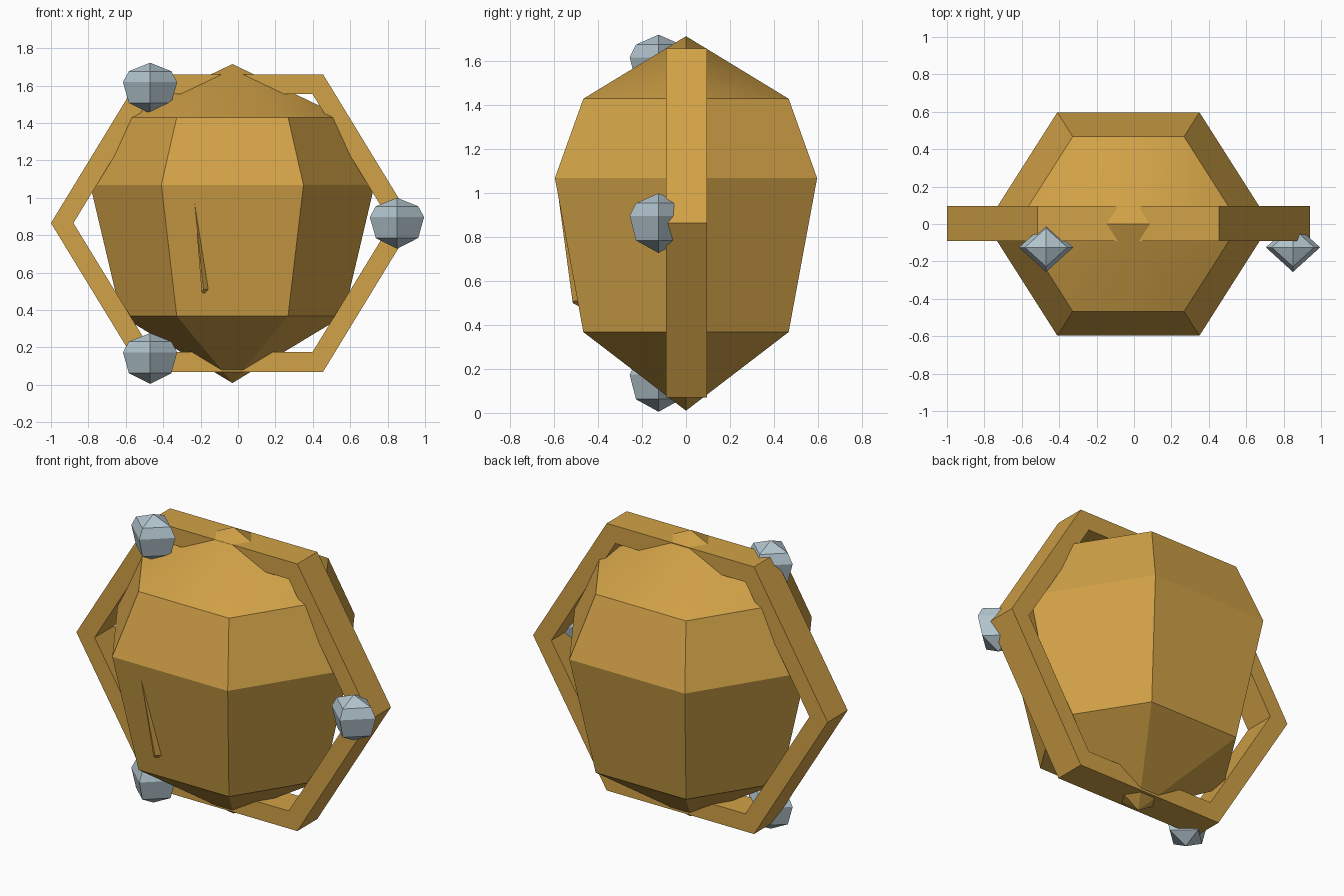
import bpy, bmesh, math

cube = bpy.data.objects.get("Cube")
if cube:
    bpy.data.objects.remove(cube, do_unlink=True)

CX = -0.03        # centre of the pod and frame
FLAT = 0.907      # depth relative to width


def material(name, rgb):
    m = bpy.data.materials.new(name)
    m.use_nodes = True
    m.diffuse_color = (*rgb, 1)
    bsdf = m.node_tree.nodes["Principled BSDF"]
    bsdf.inputs["Base Color"].default_value = (*rgb, 1)
    bsdf.inputs["Roughness"].default_value = 0.7
    return m


gold = material("gold", (0.64, 0.36, 0.063))
silver = material("pale_silver", (0.45, 0.56, 0.62))


def finish(bm, name, mat, smooth=False):
    bmesh.ops.recalc_face_normals(bm, faces=bm.faces[:])
    me = bpy.data.meshes.new(name)
    bm.to_mesh(me)
    bm.free()
    me.materials.append(mat)
    ob = bpy.data.objects.new(name, me)
    bpy.context.scene.collection.objects.link(ob)
    if smooth:
        bpy.ops.object.select_all(action="DESELECT")
        ob.select_set(True)
        bpy.context.view_layer.objects.active = ob
        bpy.ops.object.shade_smooth_by_angle(angle=math.radians(30))
    return ob


def gem(name, mat, sides, radius, centre, z0, z1, smooth=False):
    """Faceted bulb: bottom point, three rings, top point."""
    bm = bmesh.new()
    x, y = centre
    bottom = bm.verts.new((x, y, z0))
    top = bm.verts.new((x, y, z1))
    rings = []
    for height, scale in ((0.21, 0.783), (0.621, 1.0), (0.833, 0.783)):
        ring = []
        for i in range(sides):
            a = math.tau * i / sides
            r = radius * scale
            ring.append(bm.verts.new((x + r * math.cos(a),
                                      y + r * FLAT * math.sin(a),
                                      z0 + (z1 - z0) * height)))
        rings.append(ring)
    for i in range(sides):
        j = (i + 1) % sides
        bm.faces.new((bottom, rings[0][j], rings[0][i]))
        bm.faces.new((top, rings[2][i], rings[2][j]))
        for lo, hi in zip(rings, rings[1:]):
            bm.faces.new((lo[i], lo[j], hi[j], hi[i]))
    return finish(bm, name, mat, smooth)


# Central six-sided pod
gem("pod", gold, 6, 0.76, (CX, 0), 0.01, 1.715, True)

# Hexagonal frame around the pod
bm = bmesh.new()
loops = []
for half_w, half_h, corner, y in ((0.97, 0.795, 0.485, -0.092), (0.85, 0.69, 0.428, -0.092),
                                  (0.85, 0.69, 0.428, 0.096), (0.97, 0.795, 0.485, 0.096)):
    hexagon = [(half_w, 0), (corner, half_h), (-corner, half_h),
               (-half_w, 0), (-corner, -half_h), (corner, -half_h)]
    loops.append([bm.verts.new((CX + u, y, 0.865 + v)) for u, v in hexagon])
for k in range(4):
    a, b = loops[k], loops[(k + 1) % 4]
    for i in range(6):
        j = (i + 1) % 6
        bm.faces.new((a[i], a[j], b[j], b[i]))
finish(bm, "frame", gold)

# Studs on three corners of the frame
for name, x, z in (("upper_stud", -0.47, 1.45), ("lower_stud", -0.47, 0.005),
                   ("side_stud", 0.85, 0.728)):
    gem(name, silver, 4, 0.145, (x, -0.125), z, z + 0.272)

# Thin raised sliver on the front of the pod
bm = bmesh.new()
for p in ((-0.235, -0.583, 1.0), (-0.195, -0.515, 0.5), (-0.18, -0.485, 0.485),
          (-0.155, -0.49, 0.51), (-0.185, -0.517, 0.51), (-0.18, -0.46, 0.55)):
    bm.verts.new(p)
bmesh.ops.convex_hull(bm, input=bm.verts[:])
finish(bm, "sliver", gold)
